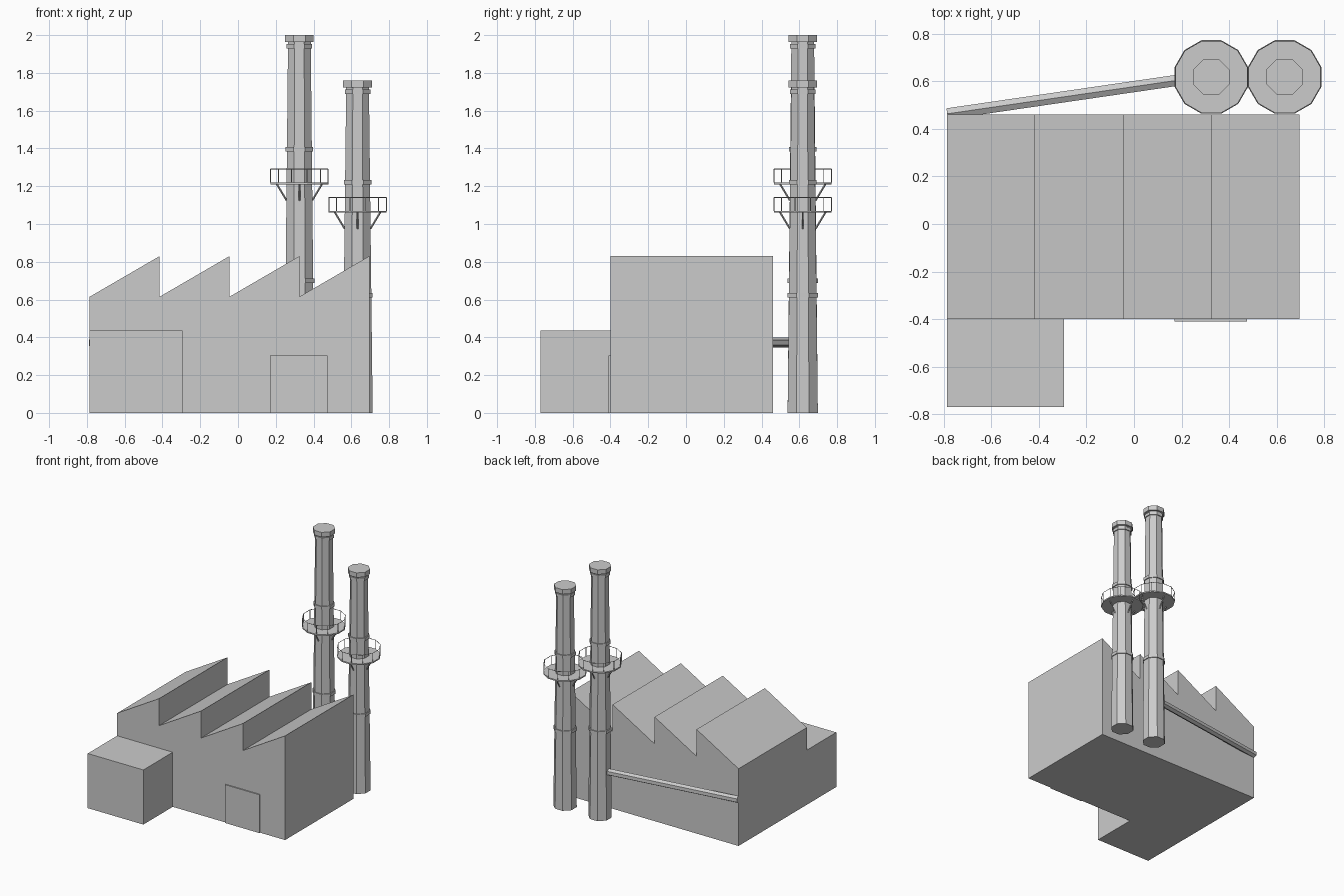
import bpy, bmesh
from math import pi, cos, sin
from mathutils import Vector, Matrix

default = bpy.data.objects.get("Cube")
if default:
    bpy.data.objects.remove(default, do_unlink=True)

GREY = (0.6, 0.6, 0.6, 1)
grey = bpy.data.materials.new("plain_grey")
grey.use_nodes = True
grey.diffuse_color = GREY
grey.node_tree.nodes["Principled BSDF"].inputs["Base Color"].default_value = GREY


def finish(bm, name):
    bmesh.ops.recalc_face_normals(bm, faces=bm.faces)
    mesh = bpy.data.meshes.new(name)
    bm.to_mesh(mesh)
    bm.free()
    mesh.materials.append(grey)
    obj = bpy.data.objects.new(name, mesh)
    bpy.context.collection.objects.link(obj)


def extrude_profile(name, points, y0, y1):
    """Closed x/z outline swept from y0 to y1."""
    bm = bmesh.new()
    face = bm.faces.new([bm.verts.new((x, y0, z)) for x, z in points])
    ext = bmesh.ops.extrude_face_region(bm, geom=[face], use_keep_orig=True)
    moved = [v for v in ext["geom"] if isinstance(v, bmesh.types.BMVert)]
    bmesh.ops.translate(bm, verts=moved, vec=(0, y1 - y0, 0))
    finish(bm, name)


def box(name, x0, x1, y0, y1, height):
    extrude_profile(name, [(x0, 0), (x1, 0), (x1, height), (x0, height)], y0, y1)


def drum(bm, x, y, z0, z1, a0, a1, sides):
    """Upright prism with flats facing the axes; a0, a1 are half widths across flats."""
    k = 1 / cos(pi / sides)
    matrix = Matrix.Translation((x, y, (z0 + z1) / 2)) @ Matrix.Rotation(pi / sides, 4, "Z")
    bmesh.ops.create_cone(bm, cap_ends=True, segments=sides, radius1=a0 * k,
                          radius2=a1 * k, depth=z1 - z0, matrix=matrix)


def beam(bm, start, end, radius, sides=4):
    start, end = Vector(start), Vector(end)
    d = end - start
    matrix = Matrix.Translation((start + end) / 2) @ d.to_track_quat("Z", "Y").to_matrix().to_4x4()
    bmesh.ops.create_cone(bm, cap_ends=True, segments=sides, radius1=radius,
                          radius2=radius, depth=d.length, matrix=matrix)


# Main hall with a sawtooth roof
LEFT, RIGHT, EAVE, PEAK, TEETH = -0.785, 0.695, 0.615, 0.83, 4
step = (RIGHT - LEFT) / TEETH
outline = [(RIGHT, 0), (LEFT, 0), (LEFT, EAVE)]
for i in range(1, TEETH + 1):
    outline.append((LEFT + i * step, PEAK))
    if i < TEETH:
        outline.append((LEFT + i * step, EAVE))
extrude_profile("main_hall", outline, -0.40, 0.46)

# Front annex and door
box("annex", LEFT, -0.295, -0.77, -0.40, 0.435)
box("front_door", 0.17, 0.475, -0.409, -0.40, 0.305)


def chimney(name, x, y, top, rings, deck):
    # Tapered shaft with cap and raised bands
    half = lambda z: 0.08 - 0.02 * z / top
    bm = bmesh.new()
    drum(bm, x, y, 0, top - 0.02, half(0), half(top), 8)
    drum(bm, x, y, top - 0.037, top, 0.076, 0.076, 8)
    for z in rings + [top - 0.06]:
        a = half(z) + 0.007
        drum(bm, x, y, z - 0.012, z + 0.012, a, a, 8)
    finish(bm, name + "_shaft")

    # Walkway deck
    bm = bmesh.new()
    drum(bm, x, y, deck - 0.01, deck, 0.153, 0.153, 12)
    finish(bm, name + "_deck")

    # Guard rail and posts
    bm = bmesh.new()
    r = 0.152 / cos(pi / 12)
    corner = [Vector((x + r * cos((i + 0.5) * pi / 6), y + r * sin((i + 0.5) * pi / 6), deck))
              for i in range(12)]
    up = Vector((0, 0, 0.07))
    for i, p in enumerate(corner):
        beam(bm, p, p + up, 0.0025)
        beam(bm, p + up, corner[i - 1] + up, 0.0025)
    finish(bm, name + "_guard_rail")

    # Diagonal brackets under the deck
    bm = bmesh.new()
    for i in range(4):
        out = Vector((cos(i * pi / 2), sin(i * pi / 2), 0))
        base = Vector((x, y, deck - 0.005))
        beam(bm, base + out * 0.068 - Vector((0, 0, 0.09)), base + out * 0.122, 0.005)
    finish(bm, name + "_brackets")


chimney("tall_chimney", 0.325, 0.618, 2.0, [1.395, 0.70], 1.22)
chimney("short_chimney", 0.633, 0.618, 1.76, [1.222, 0.622], 1.07)

# Duct along the back wall into the tall chimney
bm = bmesh.new()
beam(bm, (-0.785, 0.463, 0.372), (0.30, 0.621, 0.372), 0.027, 6)
finish(bm, "back_duct")
